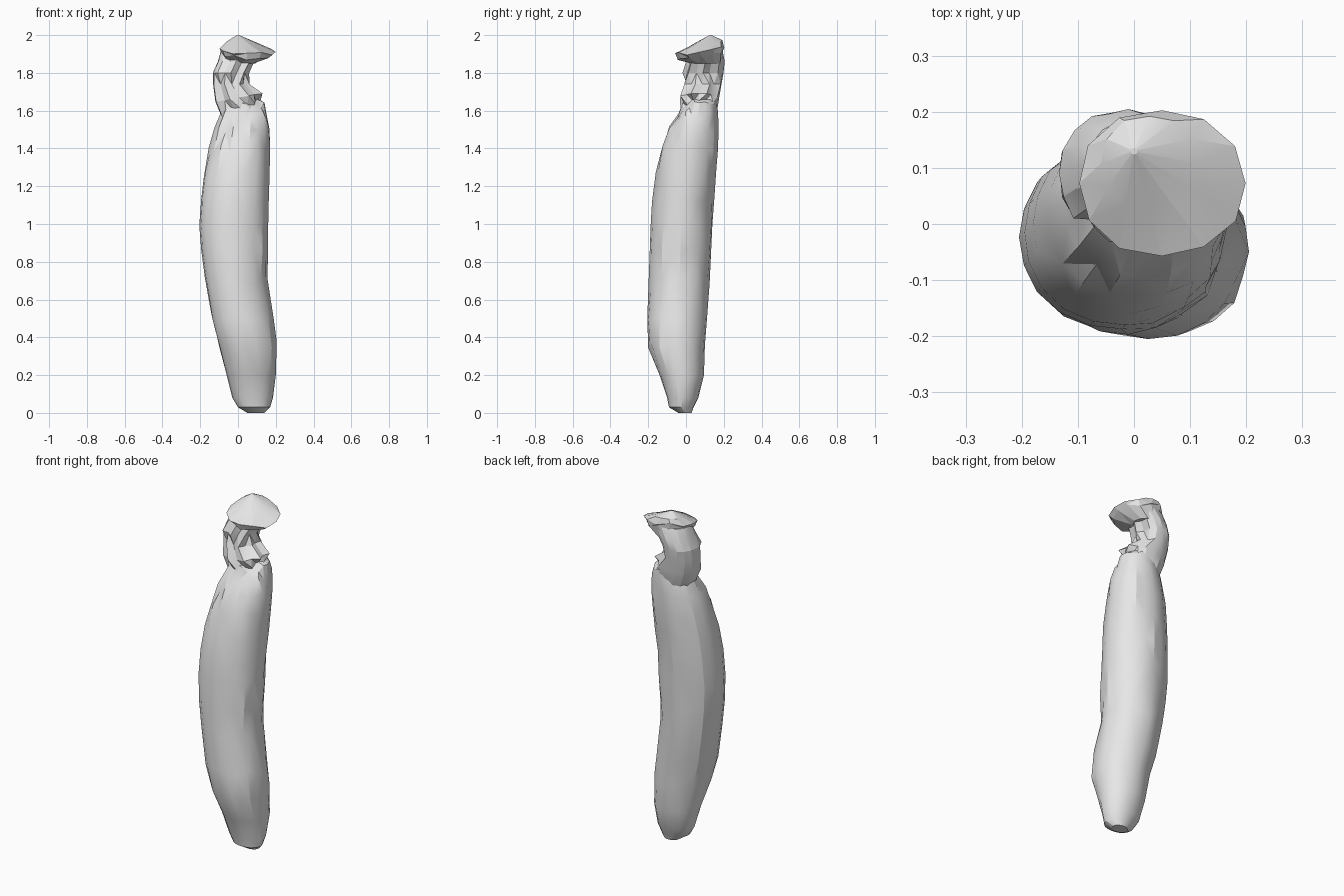
import bpy
import bmesh
import math
import random

random.seed(4)
cube = bpy.data.objects.get("Cube")
if cube:
    bpy.data.objects.remove(cube, do_unlink=True)

GREY = (0.8, 0.8, 0.8, 1.0)
skin = bpy.data.materials.new("pale_grey")
skin.use_nodes = True
skin.diffuse_color = GREY
skin.node_tree.nodes["Principled BSDF"].inputs["Base Color"].default_value = GREY


def loft(name, rings, sides, shape, smooth_angle):
    """Bridge rings (z, x min, x max, y min, y max); shape gives radius, dz."""
    bm = bmesh.new()
    loops = []
    for row, (z, x0, x1, y0, y1) in enumerate(rings):
        loop = []
        for i in range(sides):
            a = math.tau * i / sides
            c, s = math.cos(a), math.sin(a)
            r, dz = shape(row, a, c, s)
            k = r / (abs(c) ** 2.2 + abs(s) ** 2.2) ** (1 / 2.2)
            loop.append(bm.verts.new(((x0 + x1) / 2 + (x1 - x0) / 2 * c * k,
                                      (y0 + y1) / 2 + (y1 - y0) / 2 * s * k,
                                      z + dz)))
        loops.append(loop)
    for low, high in zip(loops, loops[1:]):
        for i in range(sides):
            j = (i + 1) % sides
            bm.faces.new((low[i], low[j], high[j], high[i]))
    bm.faces.new(loops[0][::-1])
    bm.faces.new(loops[-1])
    bmesh.ops.triangulate(bm, faces=bm.faces[:])
    bmesh.ops.recalc_face_normals(bm, faces=bm.faces[:])
    mesh = bpy.data.meshes.new(name)
    bm.to_mesh(mesh)
    bm.free()
    mesh.materials.append(skin)
    obj = bpy.data.objects.new(name, mesh)
    bpy.context.collection.objects.link(obj)
    bpy.ops.object.select_all(action="DESELECT")
    obj.select_set(True)
    bpy.context.view_layer.objects.active = obj
    bpy.ops.object.shade_smooth_by_angle(angle=math.radians(smooth_angle))
    return obj


# Long curved body, smooth at the front left and rougher elsewhere
def body_shape(row, a, c, s):
    rough = 0.05 if c - s * -0.6 > -0.3 else 0.015
    on_axis = min(abs(c), abs(s)) < 0.01
    wobble = 0.0 if on_axis else random.random() * rough
    lift = random.uniform(-0.02, 0.02) if 3 < row < 15 else 0.0
    return 1 - wobble, lift


loft("body", [
    (0.0, 0.05, 0.14, -0.04, 0.03),
    (0.03, 0.0, 0.17, -0.09, 0.04),
    (0.08, -0.03, 0.185, -0.10, 0.065),
    (0.20, -0.06, 0.20, -0.14, 0.095),
    (0.36, -0.105, 0.205, -0.20, 0.10),
    (0.50, -0.14, 0.19, -0.205, 0.11),
    (0.70, -0.175, 0.155, -0.197, 0.125),
    (0.85, -0.195, 0.16, -0.192, 0.132),
    (1.0, -0.205, 0.16, -0.187, 0.14),
    (1.13, -0.195, 0.163, -0.18, 0.15),
    (1.27, -0.18, 0.167, -0.16, 0.16),
    (1.40, -0.155, 0.17, -0.13, 0.17),
    (1.50, -0.125, 0.167, -0.095, 0.172),
    (1.58, -0.09, 0.155, -0.045, 0.17),
    (1.63, -0.06, 0.14, -0.02, 0.165),
    (1.66, 0.0, 0.11, 0.02, 0.14),
], 20, body_shape, 24)


# Twisted stem, with deep folds on its front and left
SLANT = (0.3, 0.4, 0.2, 0.0, 0.0, 0.0, 0.0)


def stem_shape(row, a, c, s):
    folded = c - s > -0.2
    step = round(a / math.tau * 16) + row // 2
    dent = 0.2 if folded and step % 2 else random.random() * 0.04
    return 1 - dent, SLANT[row] * c * 0.11


loft("stem", [
    (1.56, -0.07, 0.10, 0.01, 0.15),
    (1.61, -0.09, 0.12, -0.03, 0.17),
    (1.67, -0.125, 0.14, -0.04, 0.178),
    (1.74, -0.135, 0.07, -0.015, 0.19),
    (1.80, -0.135, 0.06, -0.02, 0.20),
    (1.86, -0.11, 0.09, 0.0, 0.205),
    (1.92, -0.09, 0.14, 0.01, 0.195),
], 16, stem_shape, 18)


# Overhanging faceted cap with a ragged hem
def cap_shape(row, a, c, s):
    hem = random.uniform(-0.012, 0.012) if row in (1, 2) else 0.0
    tilt = (0.0, 1.0, 1.0, 0.7, 0.0)[row]
    return 1 - random.random() * 0.04, hem + tilt * (0.022 * s - 0.012 * c)


loft("cap", [
    (1.85, -0.06, 0.09, 0.03, 0.19),
    (1.90, -0.09, 0.18, -0.045, 0.20),
    (1.922, -0.10, 0.20, -0.06, 0.205),
    (1.958, -0.06, 0.115, 0.02, 0.195),
    (2.0, -0.006, 0.006, 0.124, 0.136),
], 12, cap_shape, 12)
